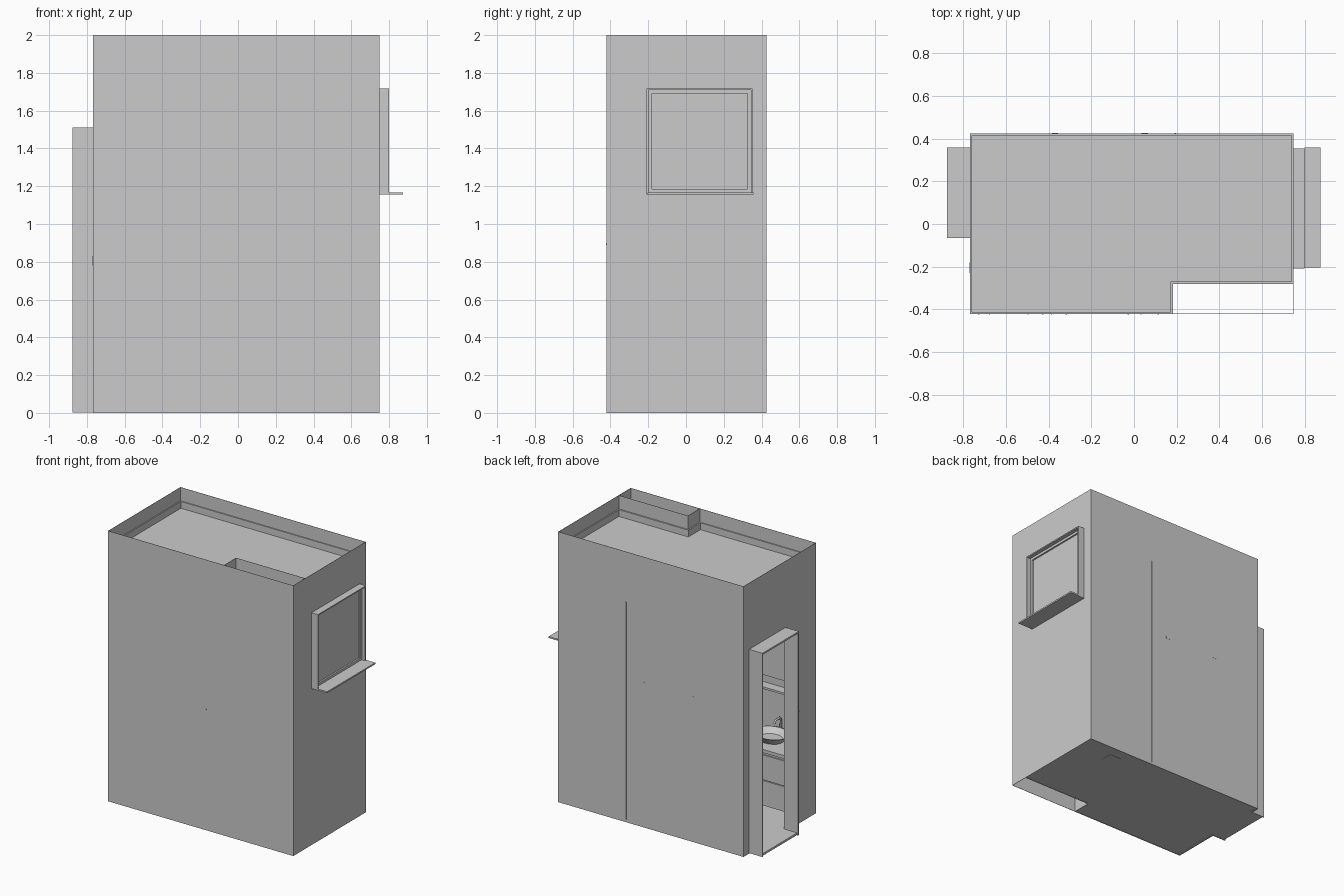
import bpy, bmesh, math

if "Cube" in bpy.data.objects:
    bpy.data.objects.remove(bpy.data.objects["Cube"])

X0, X1, Y0, Y1, H = -0.768, 0.748, -0.422, 0.425, 2.0
NX, NY = 0.18, -0.28            # corner of the service shaft
DOOR = (-0.062, 0.355, 0.0, 1.50)
WIN = (-0.205, 0.35, 1.16, 1.715)


def finish(name, bm):
    bmesh.ops.recalc_face_normals(bm, faces=bm.faces)
    me = bpy.data.meshes.new(name)
    bm.to_mesh(me)
    bm.free()
    ob = bpy.data.objects.new(name, me)
    bpy.context.collection.objects.link(ob)
    return ob


def add_box(bm, x0, x1, y0, y1, z0, z1):
    vs = bmesh.ops.create_cube(bm, size=1)['verts']
    for v in vs:
        v.co.x = x1 if v.co.x > 0 else x0
        v.co.y = y1 if v.co.y > 0 else y0
        v.co.z = z1 if v.co.z > 0 else z0


def boxes(name, *items):
    bm = bmesh.new()
    for b in items:
        add_box(bm, *b)
    return finish(name, bm)


def slab(name, pts, z0, z1):
    bm = bmesh.new()
    f = bm.faces.new([bm.verts.new((x, y, z0)) for x, y in pts])
    r = bmesh.ops.extrude_face_region(bm, geom=[f])
    for v in r['geom']:
        if isinstance(v, bmesh.types.BMVert):
            v.co.z = z1
    return finish(name, bm)


def around(x0, x1, outer, hole):
    """Four boxes around a rectangular hole in a wall facing x."""
    a, b, c, d = outer
    e, f, g, h = hole
    parts = [(a, e, c, d), (f, b, c, d), (e, f, h, d), (e, f, c, g)]
    return [(x0, x1, *p) for p in parts if p[1] - p[0] > 1e-4 and p[3] - p[2] > 1e-4]


def grow(r, t):
    return (r[0] - t, r[1] + t, r[2] - t, r[3] + t)


def lathe(name, loc, profile, sx=1, sy=1, seg=32):
    """Round part from (radius, height) points."""
    bm = bmesh.new()
    vs = [bm.verts.new((r, 0, z)) for r, z in profile]
    es = [bm.edges.new(p) for p in zip(vs, vs[1:])]
    bmesh.ops.spin(bm, geom=vs + es, cent=(0, 0, 0), axis=(0, 0, 1), angle=2 * math.pi, steps=seg)
    bmesh.ops.remove_doubles(bm, verts=bm.verts, dist=1e-5)
    for v in bm.verts:
        v.co = (v.co.x * sx + loc[0], v.co.y * sy + loc[1], v.co.z + loc[2])
    for f in bm.faces:
        f.smooth = True
    return finish(name, bm)


def pipe(name, pts, r):
    cu = bpy.data.curves.new(name, 'CURVE')
    cu.dimensions = '3D'
    cu.bevel_depth = r
    cu.bevel_resolution = 2
    cu.use_fill_caps = True
    sp = cu.splines.new('POLY')
    sp.points.add(len(pts) - 1)
    for p, co in zip(sp.points, pts):
        p.co = (*co, 1)
    ob = bpy.data.objects.new(name, cu)
    bpy.context.collection.objects.link(ob)
    return ob


# outer walls and shaft walls (thin sheets)
T = 0.002
boxes("front_wall", (X0, X1, Y0, Y0 + T, 0, H))
boxes("back_wall", (X0, X1, Y1 - T, Y1, 0, H))
boxes("left_wall", *around(X0, X0 + T, (Y0, Y1, 0, H), DOOR))
boxes("right_wall", *around(X1 - T, X1, (Y0, Y1, 0, H), WIN))
boxes("shaft_walls", (NX, X1, NY - T, NY, 0, H), (NX, NX + T, Y0, NY, 0, H))

# inner tile lining, its top ledge shows above the ceiling
t, zt = 0.01, 1.9
boxes("wall_tiles",
      (X0 + T, NX, Y0 + T, Y0 + t, 0.01, zt), (X0 + T, X1 - T, Y1 - t, Y1 - T, 0.01, zt),
      (NX - t, NX, Y0 + t, NY + t, 0.01, zt), (NX, X1 - T, NY, NY + t, 0.01, zt),
      *around(X0 + T, X0 + t, (Y0 + t, Y1 - t, 0, zt), DOOR),
      *around(X1 - t, X1 - T, (NY + t, Y1 - t, 0, zt), WIN))

# floor with door threshold, and ceiling
L = [(NX, Y0), (NX, NY), (X1, NY), (X1, Y1), (X0, Y1)]
slab("floor", [(X0, Y0)] + L + [(X0, 0.355), (-0.868, 0.355), (-0.868, -0.062), (X0, -0.062)], 0.004, 0.02)
slab("ceiling", [(X0, Y0)] + L, 1.84, 1.85)
for x in (-0.45, 0.05, 0.45):
    lathe("ceiling_light", (x, 0.08, 1.832), [(0, 0), (0.03, 0), (0.035, 0.01)])

# door lining
boxes("door_frame", *around(-0.877, X0, (-0.066, 0.359, 0.003, 1.51), (-0.058, 0.351, -1, 1.498)))

# window: reveal, sash, glass, sill
boxes("window_reveal", *around(X1, 0.80, grow(WIN, 0.003), grow(WIN, -0.006)))
boxes("window_sash", *around(0.755, 0.772, grow(WIN, -0.006), grow(WIN, -0.024)))
boxes("window_glass", (0.757, 0.76, *grow(WIN, -0.02)))
boxes("window_sill", (0.80, 0.873, -0.205, 0.358, 1.155, 1.166))

# vanity unit with drawers
boxes("vanity_body", (X0 + t, NX - t, Y0 + t, -0.145, 0.1, 0.5))
drawers = []
for i in range(3):
    for j in range(2):
        x, z = X0 + 0.015 + i * 0.306, 0.105 + j * 0.19
        drawers.append((x, x + 0.3, -0.145, -0.135, z, z + 0.184))
boxes("vanity_drawers", *drawers)
boxes("vanity_counter", (X0 + t, NX - t, Y0 + t, -0.125, 0.5, 0.525))
lathe("wash_basin", (-0.5, -0.285, 0.525),
      [(0, 0), (0.07, 0), (0.105, 0.05), (0.1, 0.05), (0.065, 0.012), (0, 0.01)], 1.25, 1)
pipe("basin_tap", [(-0.5, -0.395, 0.525), (-0.5, -0.395, 0.63), (-0.5, -0.38, 0.65),
                   (-0.5, -0.33, 0.65), (-0.5, -0.32, 0.63)], 0.008)
lathe("soap_cup", (-0.34, -0.33, 0.525), [(0, 0), (0.02, 0), (0.02, 0.06), (0, 0.06)])

# mirror, shelf below it, and shelf fixings
boxes("mirror", (X0 + 0.03, NX - 0.05, Y0 + t, Y0 + 0.02, 0.92, 1.55))
boxes("mirror_shelf", (X0 + 0.03, NX - 0.05, Y0 + t, Y0 + 0.08, 0.85, 0.865))
boxes("shelf_fixings", *[(x, x + 0.006, Y0 - 0.001, Y0 + t, 0.89, 0.896)
                         for x in (-0.73, -0.68, -0.5, -0.43, -0.39, -0.32, -0.03, 0.03, 0.11)])

# towel rail on the back wall
for x in (-0.37, 0.05):
    boxes("rail_mount", (x - 0.015, x + 0.015, Y1 - 0.03, Y1 + 0.001, 1.06, 1.075))
pipe("towel_rail", [(-0.385, 0.39, 1.067), (0.065, 0.39, 1.067)], 0.007)

# toilet on the back wall
boxes("toilet_tank", (-0.28, -0.02, 0.33, Y1 - t, 0.28, 0.56))
lathe("toilet_bowl", (-0.15, 0.22, 0.02),
      [(0, 0), (0.075, 0), (0.07, 0.1), (0.12, 0.25), (0.12, 0.275), (0, 0.28)], 1, 1.3)

# shower: glass screen, drain, riser and head
boxes("shower_glass", (0.19, 0.196, -0.02, Y1 + 0.002, 0.02, 1.63))
boxes("floor_drain", (0.4, 0.5, 0.26, 0.34, 0.002, 0.023))
pipe("shower_riser", [(0.5, 0.395, 0.7), (0.5, 0.395, 1.6), (0.5, 0.2, 1.6), (0.5, 0.2, 1.57)], 0.008)
lathe("shower_head", (0.5, 0.2, 1.55), [(0, 0), (0.09, 0), (0.09, 0.01), (0, 0.02)])

# light switch by the door
boxes("light_switch", (X0 - 0.002, X0 + 0.016, -0.23, -0.18, 0.78, 0.83))

for ob in bpy.data.objects:
    if ob.type == 'MESH' and any(p.use_smooth for p in ob.data.polygons):
        bpy.context.view_layer.objects.active = ob
        bpy.ops.object.select_all(action='DESELECT')
        ob.select_set(True)
        bpy.ops.object.shade_smooth_by_angle(angle=math.radians(35))
